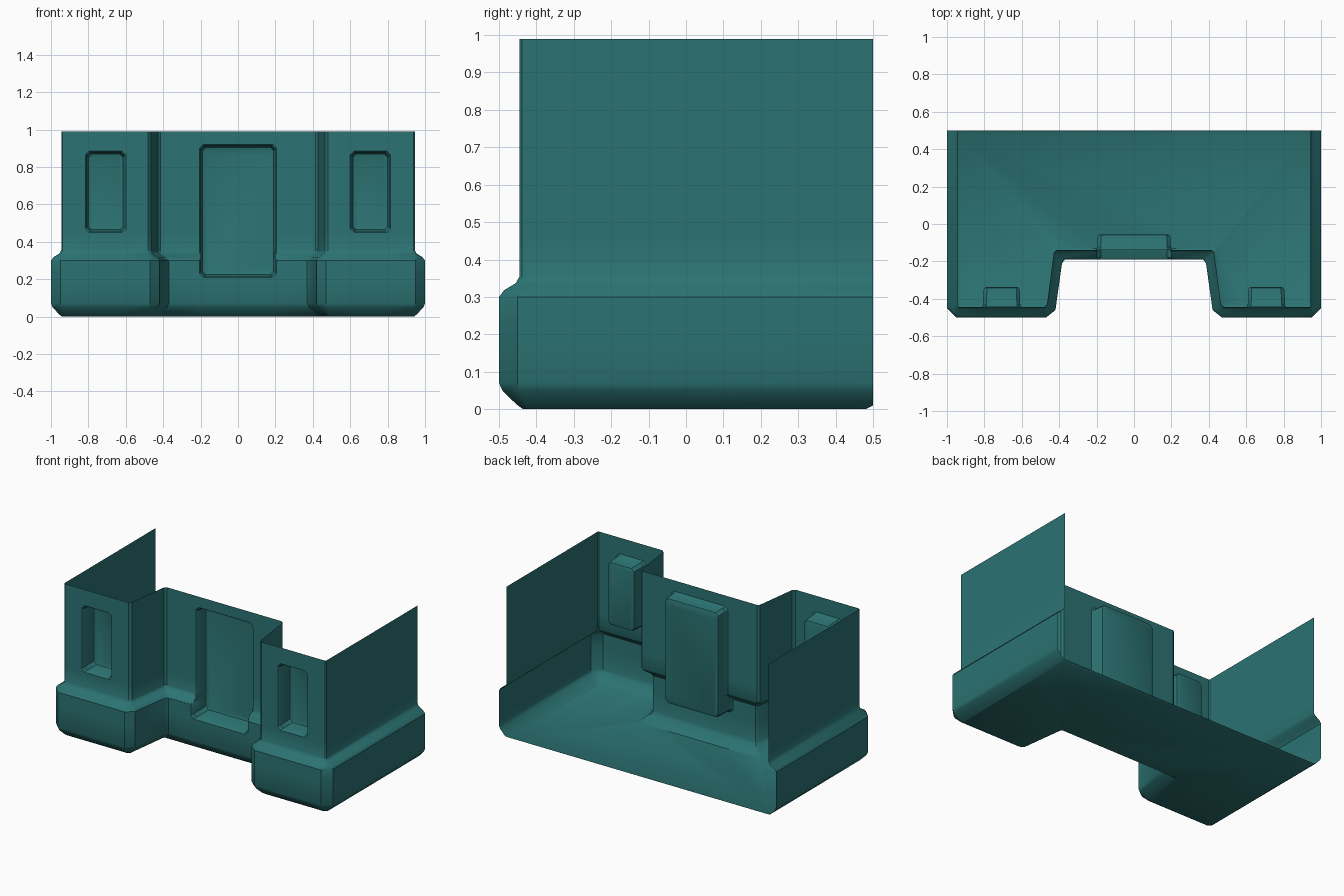
import bpy, bmesh

if "Cube" in bpy.data.objects:
    bpy.data.objects.remove(bpy.data.objects["Cube"])

# Half outlines (x > 0, centre to back): floor edge, skirt, upper wall
FLOOR = [(.435, -.13), (.445, -.14), (.48, -.42), (.50, -.435),
         (.925, -.435), (.94, -.42), (.94, .48), (.94, .5)]
SKIRT = [(.37, -.19), (.385, -.21), (.42, -.46), (.47, -.5),
         (.95, -.5), (1, -.45), (1, .48), (1, .5)]
WALL = [(.415, -.14), (.428, -.15), (.465, -.43), (.48, -.445),
        (.938, -.445), (.945, -.438), (.945, .48), (.945, .5)]

CH = .02  # corner chamfer of the recesses
DOOR = (-.205, .205, .21, .92)
NICHE = (.6, .815, .45, .885)
MIRROR_NICHE = (-NICHE[1], -NICHE[0], NICHE[2], NICHE[3])


def full_outline(half):
    # insert columns for the recess edges, then mirror
    y_door, y_front = half[0][1], half[3][1]
    door = [(DOOR[1] - CH, y_door), (DOOR[1], y_door)]
    a, b = NICHE[:2]
    niche = [(x, y_front) for x in (a, a + CH, b - CH, b)]
    pts = door + half[:4] + niche + half[4:]
    return [(-x, y) for x, y in reversed(pts)] + pts


floor, skirt, wall = map(full_outline, (FLOOR, SKIRT, WALL))

# Levels: (z, from outline, to outline, blend)
levels = [(0, floor, skirt, 0), (.012, floor, skirt, .27),
          (.05, floor, skirt, .86), (.07, floor, skirt, 1)]
levels += [(z, skirt, wall, 0) for z in (DOOR[2], DOOR[2] + CH, .30)]
levels += [(.318, skirt, wall, .25), (.337, skirt, wall, .82), (.355, skirt, wall, 1)]
levels += [(z, skirt, wall, 1) for z in (NICHE[2], NICHE[2] + CH, NICHE[3] - CH,
                                         NICHE[3], DOOR[3] - CH, DOOR[3], .99)]

bm = bmesh.new()
grid = []
for z, a, b, t in levels:
    grid.append([bm.verts.new((p[0] + (q[0] - p[0]) * t, p[1] + (q[1] - p[1]) * t, z))
                 for p, q in zip(a, b)])
grid[0][0].co.z = grid[0][-1].co.z = .01

# Walls, leaving chamfered openings for the recesses
HOLES = (DOOR, NICHE, MIRROR_NICHE)
for lo, hi in zip(grid, grid[1:]):
    for i in range(len(lo) - 1):
        quad = [lo[i], lo[i + 1], hi[i + 1], hi[i]]
        cx = sum(v.co.x for v in quad) / 4
        cz = sum(v.co.z for v in quad) / 4
        for x0, x1, z0, z1 in HOLES:
            if x0 < cx < x1 and z0 < cz < z1:
                hx, hz = (x0 + x1) / 2, (z0 + z1) / 2
                if min(cx - x0, x1 - cx) < .015 and min(cz - z0, z1 - cz) < .015:
                    quad.remove(min(quad, key=lambda v: abs(v.co.x - hx) + abs(v.co.z - hz)))
                    bm.faces.new(quad)
                break
        else:
            bm.faces.new(quad)

# Floor with a small lip along the open back
base = grid[0]
bm.faces.new(base[1:-1])
bm.faces.new([base[0], base[1], base[-2], base[-1]])
bmesh.ops.delete(bm, geom=[v for v in bm.verts if not v.link_faces], context='VERTS')


def recess(hole, back):
    x0, x1, z0, z1 = hole
    hx, hz, hw, hh = (x0 + x1) / 2, (z0 + z1) / 2, (x1 - x0) / 2, (z1 - z0) / 2
    edges = [e for e in bm.edges if e.is_boundary and all(
        abs(v.co.x - hx) < hw + .001 and abs(v.co.z - hz) < hh + .001 for v in e.verts)]
    # rim, side walls, rounded back edge
    for y, inset in ((None, .008), (back - .018, .002), (back - .005, .005), (back, .012)):
        geom = bmesh.ops.extrude_edge_only(bm, edges=edges)['geom']
        new = {g for g in geom if isinstance(g, bmesh.types.BMVert)}
        edges = [g for g in geom if isinstance(g, bmesh.types.BMEdge)
                 and all(v in new for v in g.verts)]
        for v in new:
            v.co.x = hx + (v.co.x - hx) * (hw - inset) / hw
            v.co.z = hz + (v.co.z - hz) * (hh - inset) / hh
            v.co.y = v.co.y + .012 if y is None else y
        hw, hh = hw - inset, hh - inset
    bmesh.ops.edgeloop_fill(bm, edges=edges)


recess(DOOR, -.055)
recess(NICHE, -.337)
recess(MIRROR_NICHE, -.337)
bmesh.ops.recalc_face_normals(bm, faces=bm.faces)

# Outward orientation: the floor must face down
bm.faces.ensure_lookup_table()
if min(bm.faces, key=lambda f: f.calc_center_median().z).normal.z > 0:
    bmesh.ops.reverse_faces(bm, faces=bm.faces)

mesh = bpy.data.meshes.new("building_shell")
bm.to_mesh(mesh)
bm.free()
shell = bpy.data.objects.new("building_shell", mesh)
bpy.context.collection.objects.link(shell)

mat = bpy.data.materials.new("teal")
mat.diffuse_color = (.025, .17, .17, 1)
mat.use_nodes = True
mat.node_tree.nodes["Principled BSDF"].inputs["Base Color"].default_value = mat.diffuse_color
mesh.materials.append(mat)

bpy.context.view_layer.objects.active = shell
shell.select_set(True)
bpy.ops.object.shade_smooth_by_angle(angle=.6)
